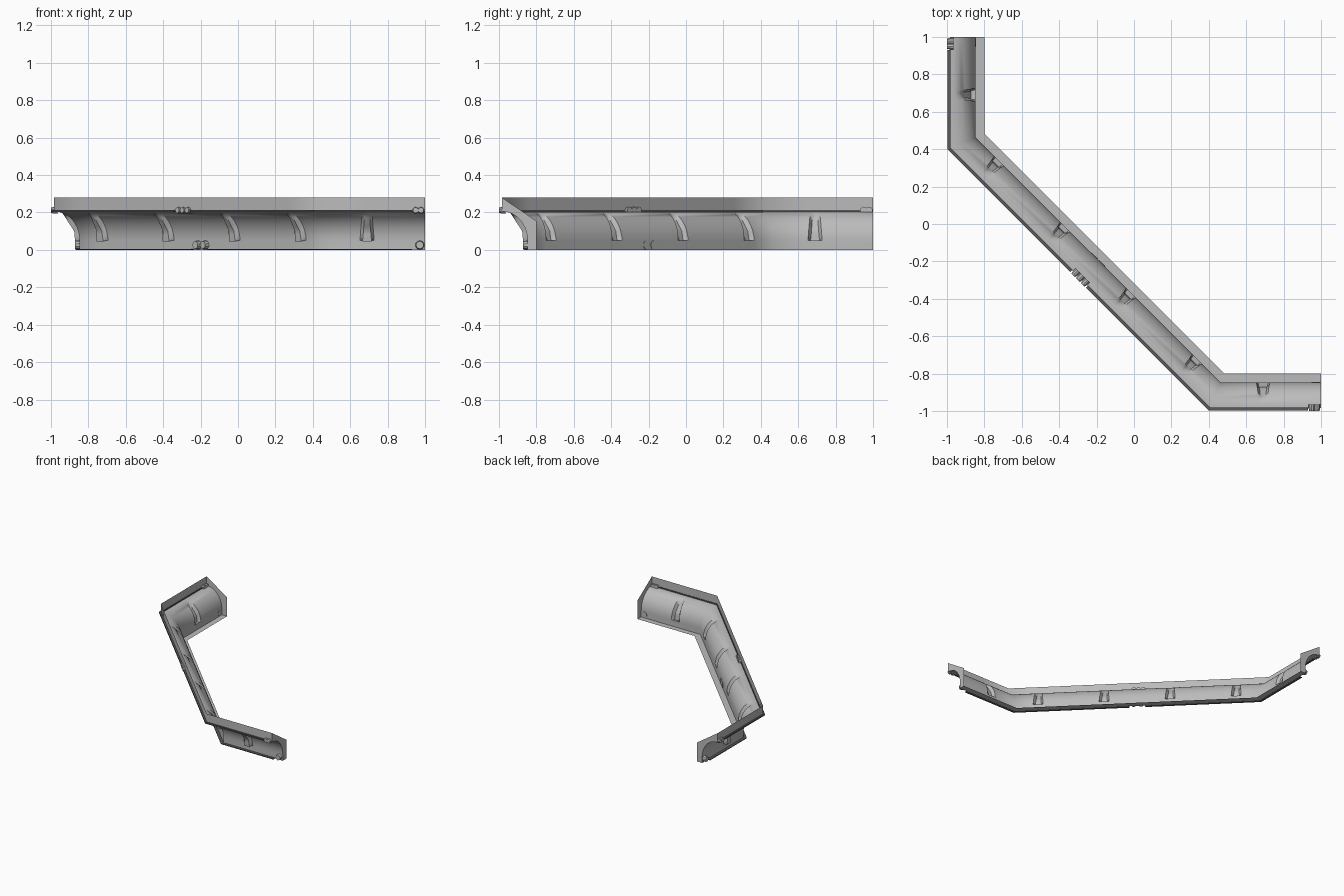
import bpy, bmesh, math
from mathutils import Vector, Matrix

if "Cube" in bpy.data.objects:
    bpy.data.objects.remove(bpy.data.objects["Cube"])

PATH = [Vector(p) for p in ((-1, 1), (-1, .4), (.4, -1), (1, -1))]
DIRS = [(PATH[i + 1] - PATH[i]).normalized() for i in range(3)]
NORMS = [Vector((-d.y, d.x)) for d in DIRS]          # pointing to the inner side
LEN = [(PATH[i + 1] - PATH[i]).length for i in range(3)]
MID = LEN[1] / 2


def material(name, v):
    m = bpy.data.materials.new(name)
    m.diffuse_color = (v, v, v, 1)
    m.use_nodes = True
    m.node_tree.nodes["Principled BSDF"].inputs["Base Color"].default_value = m.diffuse_color
    return m


GREY = material("mid_grey", .5)
DARK = material("dark_grey", .1)


def at(seg, s, d, z):
    """Point s along a path segment, d inward from the outer line, at height z."""
    p = PATH[seg] + DIRS[seg] * s + NORMS[seg] * d
    return Vector((p.x, p.y, z))


def corner(i, d, z):
    """Mitred point at path corner i."""
    m = NORMS[i - 1] + NORMS[i]
    p = PATH[i] + m * (2 * d / m.length_squared)
    return Vector((p.x, p.y, z))


def skin(bm, rows, closed=False):
    vs = [[bm.verts.new(p) for p in r] for r in rows]
    n = len(rows[0])
    for a, b in zip(vs, vs[1:]):
        for j in range(n if closed else n - 1):
            k = (j + 1) % n
            bm.faces.new((a[j], a[k], b[k], b[j]))
    return vs


def finish(bm, name, angle, mat=GREY):
    bmesh.ops.recalc_face_normals(bm, faces=bm.faces)
    me = bpy.data.meshes.new(name)
    bm.to_mesh(me)
    bm.free()
    me.materials.append(mat)
    ob = bpy.data.objects.new(name, me)
    bpy.context.collection.objects.link(ob)
    bpy.ops.object.select_all(action='DESELECT')
    ob.select_set(True)
    bpy.context.view_layer.objects.active = ob
    bpy.ops.object.shade_smooth_by_angle(angle=math.radians(angle))
    return ob


# Cross-section: upright lip, concave cove, short foot, inner ledge
N = 10
cove = [(.02 + .133 * math.sin(t), .05 + .155 * math.cos(t))
        for t in (math.pi / 2 * i / N for i in range(N + 1))]
profile = [(.015, .28), (.015, .205)] + cove + [(.153, 0), (.2, 0)]

# Bracket cross-section: the cove is bridged by a slope, then a short upright
first, last = 2 + 2, 2 + N
bracket = list(profile)
start, knee, toe = Vector(profile[first]), Vector((.124, .1)), Vector((.129, .046))
for j in range(first + 1, last):
    k = j - first
    bracket[j] = tuple(start.lerp(knee, k / 4) if k <= 4 else knee.lerp(toe, (k - 4) / 3))


def row(seg, s, prof=profile, side=0, inset=0):
    """One cross-section; side and inset make the tapering bracket flanks."""
    pts = []
    for j, (d, z) in enumerate(prof):
        t = min(1, max(0, (j - first) / (last - first)))
        pts.append(at(seg, s + side * (.024 + .014 * t - inset), d, z))
    return pts


def ribs(seg, places):
    out = []
    for s in places:
        out += [row(seg, s, profile, -1), row(seg, s, bracket, -1, .012),
                row(seg, s, bracket, 1, .012), row(seg, s, profile, 1)]
    return out


# Main moulded sheet with embossed brackets and end plates
diag = [MID + (k - 1.5) * .353 * math.sqrt(2) for k in range(4)]
rows = [row(0, 0)] + ribs(0, [.31])
rows += [[corner(1, *p) for p in profile]] + ribs(1, diag)
rows += [[corner(2, *p) for p in profile]] + ribs(2, [.29]) + [row(2, LEN[2])]
bm = bmesh.new()
grid = skin(bm, rows)
for vs, seg, s in ((grid[0], 0, 0), (grid[-1], 2, LEN[2])):
    bm.faces.new(vs + [bm.verts.new(at(seg, s, .2, .155))])
finish(bm, "moulded_sheet", 50)


# Thin rails under the lip and along the foot, broken at the joints
def rail(name, d0, d1, z0, z1):
    bm = bmesh.new()
    bar = [(d0, z0), (d0, z1), (d1, z1), (d1, z0)]
    for run in ([(0, .07), 1, (1, MID - .06)], [(1, MID + .06), 2, (2, LEN[2] - .07)]):
        r = [[corner(k, *p) if isinstance(k, int) else at(*k, *p) for p in bar]
             for k in run]
        vs = skin(bm, r, True)
        bm.faces.new(vs[0])
        bm.faces.new(vs[-1])
    finish(bm, name, 30, DARK)


rail("lip_rail", .002, .0195, .203, .214)
rail("foot_rail", .13, .152, 0, .006)


# Joint fittings: short studs whose axis points across the sheet
def stud(bm, seg, s, d0, d1, z, r):
    rot = NORMS[seg].to_3d().to_track_quat('Z', 'Y').to_matrix().to_4x4()
    bmesh.ops.create_cone(bm, cap_ends=True, segments=10, radius1=r * .8, radius2=r,
                          depth=d1 - d0,
                          matrix=Matrix.Translation(at(seg, s, (d0 + d1) / 2, z)) @ rot)


bm = bmesh.new()
for o in (-.036, 0, .036):
    stud(bm, 1, MID + o, 0, .035, .212, .019)
for s, seg in ((.022, 0), (.05, 0), (LEN[2] - .022, 2), (LEN[2] - .05, 2)):
    stud(bm, seg, s, 0, .035, .212, .019)
finish(bm, "lip_studs", 35)

bm = bmesh.new()
for seg, s in ((1, MID - .028), (1, MID + .028), (0, .028), (2, LEN[2] - .028)):
    stud(bm, seg, s, .128, .156, .026, .025)
finish(bm, "foot_studs", 35)
